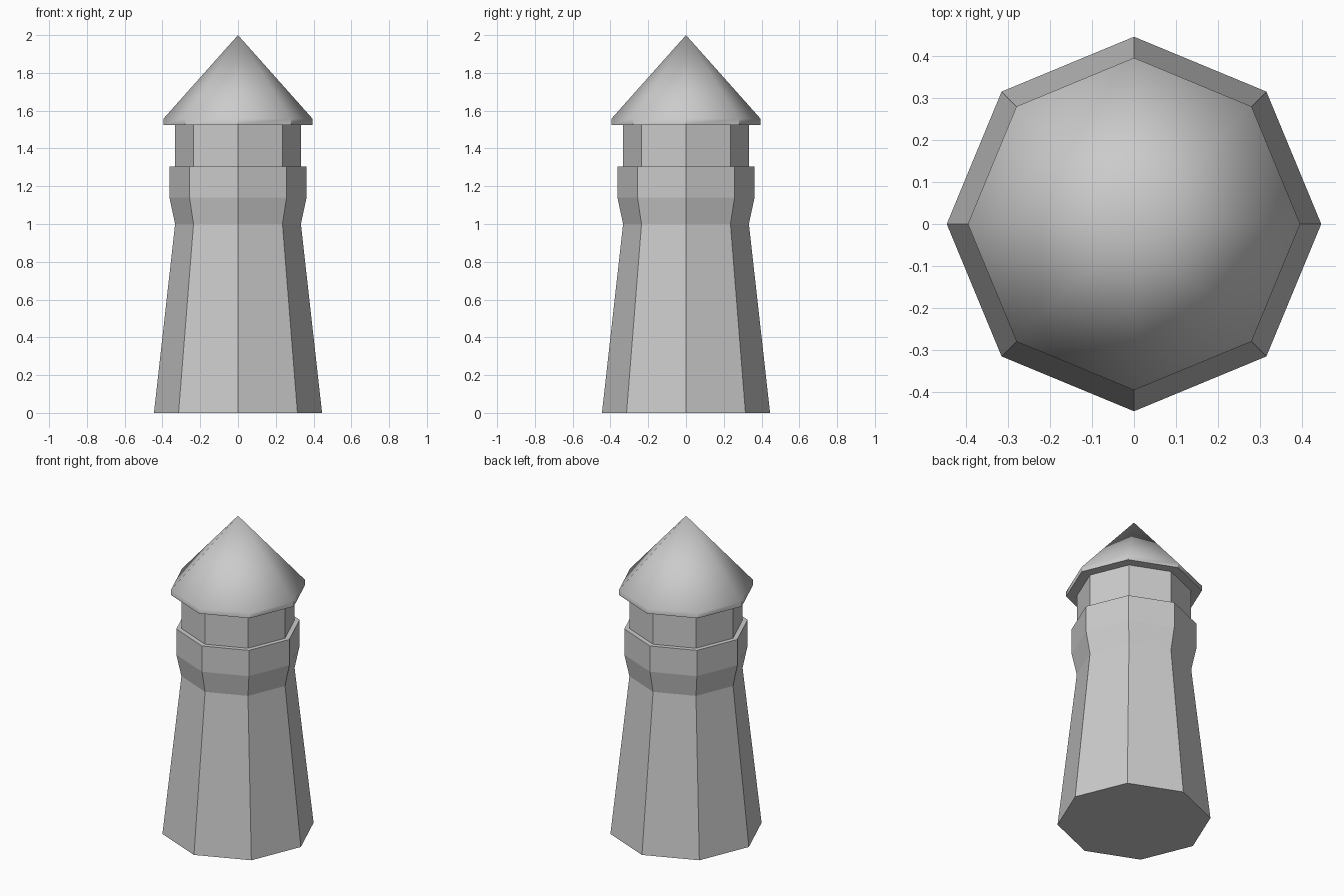
import bpy, bmesh, math

if "Cube" in bpy.data.objects:
    bpy.data.objects.remove(bpy.data.objects["Cube"])

SIDES = 8


def lathe(name, profile):
    """Eight-sided closed solid from (radius, z) points, bottom to top."""
    bm = bmesh.new()
    rings = []
    for r, z in profile:
        if r == 0:
            rings.append([bm.verts.new((0, 0, z))] * SIDES)
        else:
            rings.append([bm.verts.new((r * math.cos(i * math.tau / SIDES),
                                        r * math.sin(i * math.tau / SIDES), z))
                          for i in range(SIDES)])
    for low, high in zip(rings, rings[1:]):
        for i in range(SIDES):
            j = (i + 1) % SIDES
            quad = [low[i], low[j], high[j], high[i]]
            bm.faces.new(list(dict.fromkeys(quad)))
    bm.faces.new(rings[0][::-1])
    if profile[-1][0] > 0:
        bm.faces.new(rings[-1])
    bmesh.ops.recalc_face_normals(bm, faces=bm.faces)
    mesh = bpy.data.meshes.new(name)
    bm.to_mesh(mesh)
    bm.free()
    obj = bpy.data.objects.new(name, mesh)
    bpy.context.collection.objects.link(obj)
    return obj


# Tapered shaft, flared collar and the recessed upper room
lathe("tower_body", [(0.445, 0), (0.333, 1.0), (0.363, 1.14), (0.363, 1.305),
                     (0.333, 1.305), (0.333, 1.525)])

# Pointed roof with a thin eave: smooth slopes, sharp rim
roof = lathe("roof", [(0.395, 1.525), (0.395, 1.557), (0, 2.0)])
bpy.context.view_layer.objects.active = roof
roof.select_set(True)
bpy.ops.object.shade_smooth_by_angle(angle=math.radians(40))
